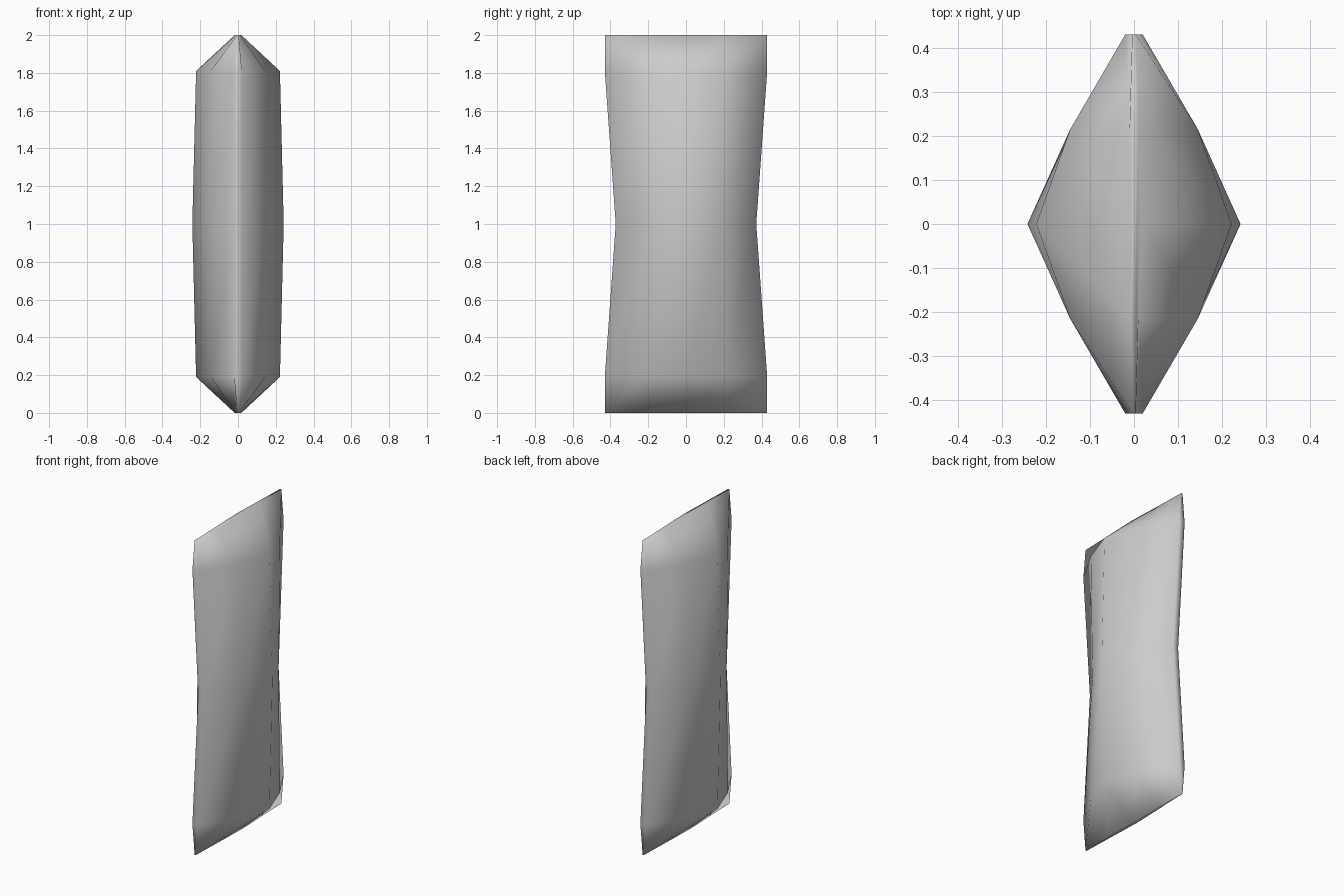
import bpy, bmesh

if "Cube" in bpy.data.objects:
    bpy.data.objects.remove(bpy.data.objects["Cube"])

# Quarter cross-sections (x, y) from the wide flank to the narrow end, by height
TIP = [(0.018, 0.0), (0.01, 0.215), (0.004, 0.43)]
SHOULDER = [(0.222, 0.0), (0.145, 0.215), (0.02, 0.43)]
WAIST = [(0.242, 0.0), (0.153, 0.19), (0.02, 0.372)]
LEVELS = [(0.0, TIP), (0.19, SHOULDER), (1.0, WAIST), (1.81, SHOULDER), (2.0, TIP)]


def full_ring(quarter):
    """Mirror a quarter section into a closed ten-sided outline."""
    half = quarter + [(-x, y) for x, y in reversed(quarter)]
    return half + [(x, -y) for x, y in reversed(half) if y > 0]


# Pillow-shaped body lofted through the levels
bm = bmesh.new()
rings = [[bm.verts.new((x, y, z)) for x, y in full_ring(q)] for z, q in LEVELS]
n = len(rings[0])
for low, high in zip(rings, rings[1:]):
    for i in range(n):
        j = (i + 1) % n
        bm.faces.new((low[i], low[j], high[j], high[i]))

# Thin ridge caps at the bottom and top
bm.faces.new(rings[0][::-1])
bm.faces.new(rings[-1])
bmesh.ops.recalc_face_normals(bm, faces=bm.faces[:])
for face in bm.faces:
    face.smooth = True

mesh = bpy.data.meshes.new("pillow_body")
bm.to_mesh(mesh)
bm.free()
body = bpy.data.objects.new("pillow_body", mesh)
bpy.context.collection.objects.link(body)
